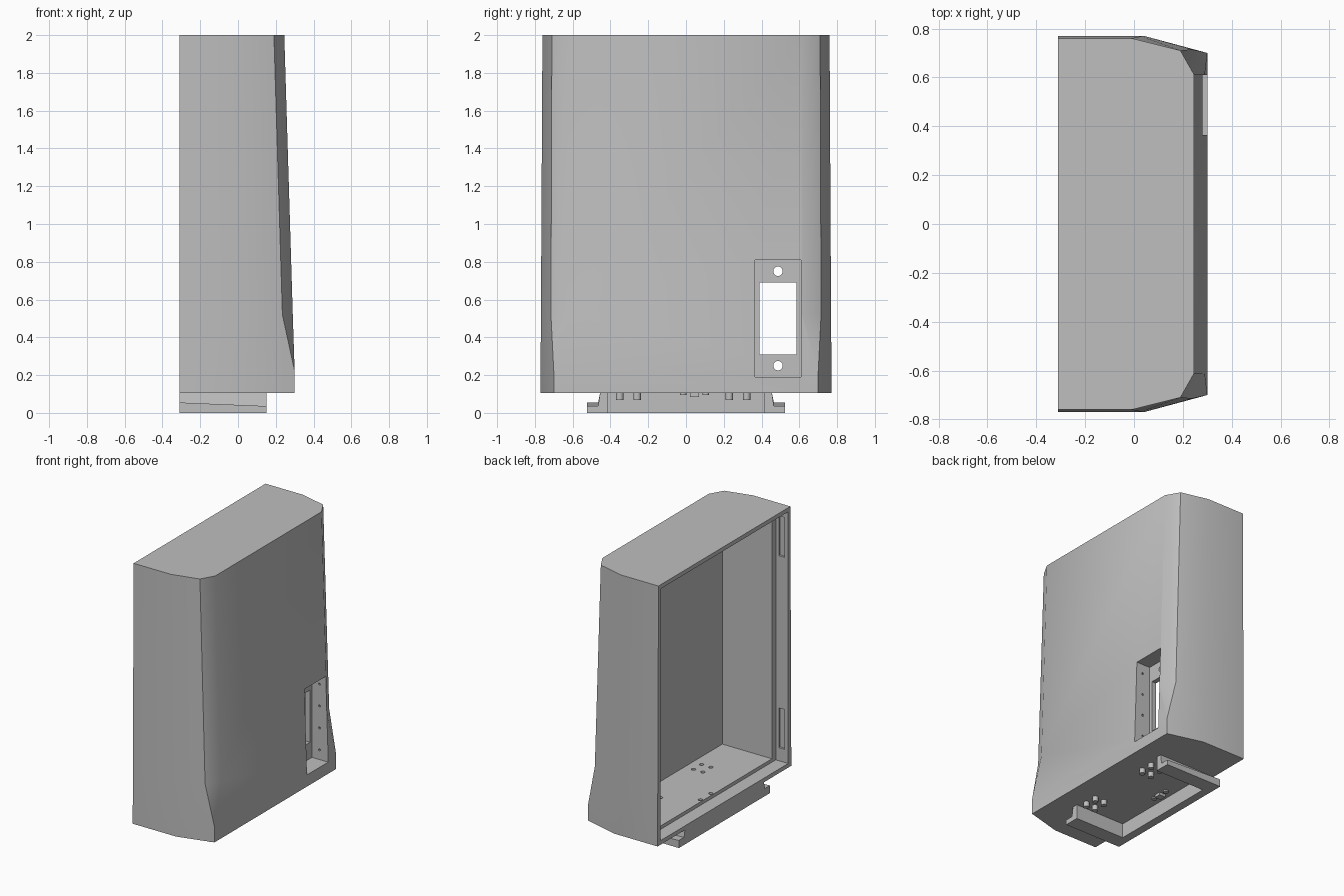
import bpy, bmesh, math
from mathutils import Matrix, Vector

if "Cube" in bpy.data.objects:
    bpy.data.objects.remove(bpy.data.objects["Cube"])

grey = bpy.data.materials.new("light_grey")
grey.diffuse_color = (0.52, 0.52, 0.52, 1)
grey.use_nodes = True
grey.node_tree.nodes["Principled BSDF"].inputs["Base Color"].default_value = grey.diffuse_color


def finish(name, bm):
    bmesh.ops.recalc_face_normals(bm, faces=bm.faces)
    me = bpy.data.meshes.new(name)
    bm.to_mesh(me)
    bm.free()
    me.materials.append(grey)
    ob = bpy.data.objects.new(name, me)
    bpy.context.collection.objects.link(ob)
    return ob


def add_box(bm, x0, x1, y0, y1, z0, z1):
    m = Matrix.Translation(((x0 + x1) / 2, (y0 + y1) / 2, (z0 + z1) / 2))
    m = m @ Matrix.Diagonal((x1 - x0, y1 - y0, z1 - z0, 1))
    bmesh.ops.create_cube(bm, size=1, matrix=m)


def add_rod(bm, a, b, r, n=16):
    a, b = Vector(a), Vector(b)
    rot = (b - a).to_track_quat('Z', 'Y').to_matrix().to_4x4()
    bmesh.ops.create_cone(bm, cap_ends=True, segments=n, radius1=r, radius2=r,
                          depth=(b - a).length, matrix=Matrix.Translation((a + b) / 2) @ rot)


def box(name, *d):
    bm = bmesh.new()
    add_box(bm, *d)
    return finish(name, bm)


def cut(ob, cutters):
    bpy.context.view_layer.objects.active = ob
    for c in cutters:
        mod = ob.modifiers.new("cut", 'BOOLEAN')
        mod.operation, mod.solver, mod.object = 'DIFFERENCE', 'EXACT', c
        bpy.ops.object.modifier_apply(modifier=mod.name)


# Housing: half sections (x, y) at each height, mirrored in y and lofted
sections = [
    (0.105, [(-.31, .77), (.04, .77), (.30, .70), (.30, .70)]),
    (0.22, [(-.31, .77), (.04, .77), (.30, .70), (.30, .70)]),
    (0.52, [(-.31, .768), (.03, .768), (.235, .715), (.29, .615)]),
    (2.0, [(-.31, .76), (-.01, .76), (.19, .71), (.245, .613)]),
]
bm = bmesh.new()
rings = []
for z, half in sections:
    pts = [(x, -y) for x, y in half] + half[::-1]
    rings.append([bm.verts.new((x, y, z)) for x, y in pts])
for lo, hi in zip(rings, rings[1:]):
    for i in range(8):
        j = (i + 1) % 8
        bm.faces.new((lo[i], lo[j], hi[j], hi[i]))
bm.faces.new(rings[0])
bm.faces.new(rings[-1])
bmesh.ops.remove_doubles(bm, verts=bm.verts, dist=0.0005)
bmesh.ops.triangulate(bm, faces=[f for f in bm.faces if len(f.verts) == 4])
housing = finish("housing", bm)

# Frame behind the window recess, inside the housing
boss = box("window_boss", .135, .205, .335, .64, .165, .84)

# Cutters: cavity with stepped rim
cavity = box("cavity_cutter", -.25, .19, -.69, .69, .16, 1.94)
rim = box("rim_cutter", -.40, -.21, -.735, .735, .135, 1.97)

# Cutters: shallow clip slots in the rim walls
bm = bmesh.new()
for s in (-1, 1):
    for z in (.23, 1.63):
        y = sorted((s * .72, s * .75))
        add_box(bm, -.28, -.235, *y, z, z + .29)
slots = finish("slot_cutter", bm)

# Cutters: window recess, opening and screw holes
recess = box("recess_cutter", .17, .5, .365, .61, .19, .81)
bm = bmesh.new()
add_box(bm, 0, .25, .39, .585, .31, .69)
for z in (.25, .75):
    add_rod(bm, (0, .487, z), (.25, .487, z), .025, 24)
opening = finish("opening_cutter", bm)
bm = bmesh.new()
for z in (.26, .42, .58, .74):
    add_rod(bm, (.23, .35, z), (.23, .625, z), .008, 8)
pins = finish("side_pin_cutter", bm)

# Cutters: floor holes, two groups of four and one pair
spots = [(x, cy + d) for cy in (-.305, .275) for x in (.045, .12) for d in (-.046, .046)]
bm = bmesh.new()
for x, y in spots + [(-.19, -.015), (-.19, .105)]:
    add_rod(bm, (x, y, .11), (x, y, .2), .015)
holes = finish("floor_hole_cutter", bm)

cutters = [cavity, rim, slots, recess, opening, pins, holes]
cut(housing, cutters)
cut(boss, [recess, opening])
for c in cutters:
    bpy.data.objects.remove(c)

# Mounting rails: stepped profile with a sloping flange top
for s, name in ((-1, "left_rail"), (1, "right_rail")):
    bm = bmesh.new()
    ends = []
    for x, zf in ((-.31, .055), (.15, .036)):
        prof = [(.415, 0), (.525, 0), (.525, zf), (.465, zf), (.455, .106), (.415, .106)]
        ends.append([bm.verts.new((x, s * y, z)) for y, z in prof])
    a, b = ends
    for i in range(6):
        j = (i + 1) % 6
        bm.faces.new((a[i], a[j], b[j], b[i]))
    bm.faces.new(a)
    bm.faces.new(b)
    finish(name, bm)

# Wall joining the rails along the open side
box("base_back_wall", -.31, -.25, -.416, .416, 0, .106)

# Pegs and locking block under the floor
bm = bmesh.new()
for x, y in spots:
    add_rod(bm, (x, y, .068), (x, y, .108), .02)
finish("floor_pegs", bm)
bm = bmesh.new()
add_box(bm, -.215, -.165, .02, .07, .085, .108)
for y in (-.015, .105):
    add_rod(bm, (-.19, y, .095), (-.19, y, .108), .018)
finish("locking_block", bm)

# Smooth shading with sharp edges kept
for ob in bpy.context.collection.objects:
    bpy.ops.object.select_all(action='DESELECT')
    ob.select_set(True)
    bpy.context.view_layer.objects.active = ob
    bpy.ops.object.shade_smooth_by_angle(angle=math.radians(32))
